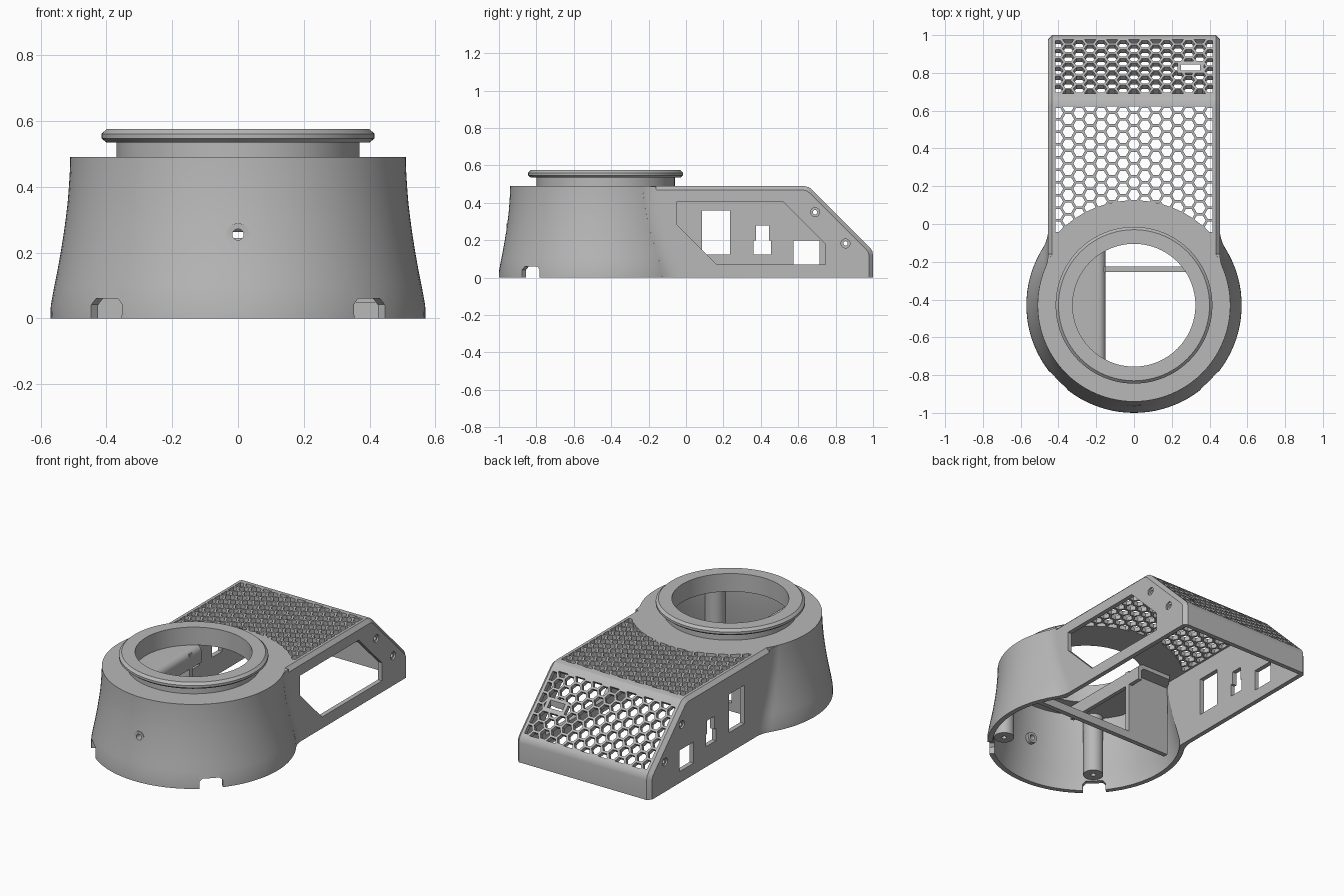
import bpy, bmesh, math
from mathutils import Vector, Matrix

old = bpy.data.objects.get("Cube")
if old:
    bpy.data.objects.remove(old, do_unlink=True)

grey = bpy.data.materials.new("warm_grey_plastic")
grey.use_nodes = True
COLOR = (0.48, 0.48, 0.48, 1)
grey.diffuse_color = COLOR
grey.node_tree.nodes["Principled BSDF"].inputs["Base Color"].default_value = COLOR

CY = -0.43      # centre of the round base
TOP = 0.49      # height of the flat top
HALF = 0.455    # half width of the rear box


def finish(name, bm):
    bmesh.ops.recalc_face_normals(bm, faces=bm.faces)
    me = bpy.data.meshes.new(name)
    bm.to_mesh(me)
    bm.free()
    ob = bpy.data.objects.new(name, me)
    bpy.context.collection.objects.link(ob)
    me.materials.append(grey)
    return ob


def loft(name, rings, closed=False):
    """Skin a stack of equal point loops; cap the ends or close the stack."""
    bm = bmesh.new()
    loops = [[bm.verts.new(p) for p in ring] for ring in rings]
    pairs = list(zip(loops, loops[1:]))
    if closed:
        pairs.append((loops[-1], loops[0]))
    else:
        bm.faces.new(loops[0])
        bm.faces.new(loops[-1])
    for a, b in pairs:
        for i in range(len(a)):
            j = (i + 1) % len(a)
            bm.faces.new((a[i], a[j], b[j], b[i]))
    return finish(name, bm)


def lathe(name, profile, closed=False, steps=96):
    """Spin an (r, z) profile around the base axis."""
    turn = [2 * math.pi * i / steps for i in range(steps)]
    return loft(name, [[(r * math.cos(t), CY + r * math.sin(t), z) for t in turn] for r, z in profile], closed)


def add_prism(bm, points, direction):
    face = bm.faces.new([bm.verts.new(p) for p in points])
    ext = bmesh.ops.extrude_face_region(bm, geom=[face])["geom"]
    bmesh.ops.translate(bm, vec=direction, verts=[g for g in ext if isinstance(g, bmesh.types.BMVert)])


def prism(name, points, direction):
    bm = bmesh.new()
    add_prism(bm, points, direction)
    return finish(name, bm)


def side_prism(name, outline, x0, x1):
    """Extrude a (y, z) outline along x."""
    return prism(name, [(x0, y, z) for y, z in outline], (x1 - x0, 0, 0))


def rect(a0, a1, b0, b1):
    return [(a0, b0), (a1, b0), (a1, b1), (a0, b1)]


def cylinder(name, center, radius, depth, axis="Z", sides=32):
    bm = bmesh.new()
    turn = {"Z": Matrix(), "X": Matrix.Rotation(math.pi / 2, 4, "Y"), "Y": Matrix.Rotation(math.pi / 2, 4, "X")}[axis]
    bmesh.ops.create_cone(bm, cap_ends=True, segments=sides, radius1=radius, radius2=radius,
                          depth=depth, matrix=Matrix.Translation(center) @ turn)
    return finish(name, bm)


def combine(target, other, operation="DIFFERENCE"):
    """Apply a boolean and discard the helper."""
    mod = target.modifiers.new("cut", "BOOLEAN")
    mod.operation, mod.solver, mod.object = operation, "EXACT", other
    graph = bpy.context.evaluated_depsgraph_get()
    result = bpy.data.meshes.new_from_object(target.evaluated_get(graph))
    target.modifiers.clear()
    target.data = result
    bpy.data.objects.remove(other, do_unlink=True)


def clip(poly, point, normal):
    """Keep the part of a 2D polygon on the normal side of a line."""
    out = []
    for a, b in zip(poly, poly[1:] + poly[:1]):
        da, db = (a - point).dot(normal), (b - point).dot(normal)
        if da >= 0:
            out.append(a)
        if da * db < 0:
            out.append(a + (b - a) * (da / (da - db)))
    return out


def honeycomb(name, width, v0, v1, place, direction, round_edge=False):
    """Hexagonal hole cutters clipped to a panel."""
    pitch, radius = 0.067, 0.031
    bm = bmesh.new()
    col_step = pitch * math.sqrt(3) / 2
    reach = int(width / col_step) + 1
    for col in range(-reach, reach + 1):
        for row in range(int((v1 - v0) / pitch) + 3):
            c = Vector((col * col_step, v1 - (row - 0.5 * (col % 2)) * pitch))
            poly = [c + radius * Vector((math.cos(k * math.pi / 3), math.sin(k * math.pi / 3))) for k in range(6)]
            for p, n in (((-width, 0), (1, 0)), ((width, 0), (-1, 0)), ((0, v0), (0, 1)), ((0, v1), (0, -1))):
                poly = clip(poly, Vector(p), Vector(n))
            if round_edge and poly:
                hub = Vector((0, CY))
                out = (c - hub).normalized()
                poly = clip(poly, hub + out * 0.555, out)
            if len(poly) > 2 and max((p - poly[0]).length for p in poly) > 0.015:
                add_prism(bm, [place(p) for p in poly], direction)
    bmesh.ops.remove_doubles(bm, verts=bm.verts, dist=1e-5)
    return finish(name, bm)


# Flared round base, joined to the chamfered rear box with softened back corners
flare = [(0.57, 0), (0.569, 0.04), (0.558, 0.1), (0.548, 0.15), (0.539, 0.2), (0.531, 0.25),
         (0.524, 0.3), (0.518, 0.35), (0.514, 0.4), (0.511, 0.45), (0.51, TOP)]
housing = lathe("housing", flare)

bm = bmesh.new()
outline = [(-0.2, 0), (1.0, 0), (1.0, 0.12), (0.996, 0.143), (0.984, 0.161),
           (0.676, 0.469), (0.657, 0.484), (0.63, TOP), (-0.2, TOP)]
add_prism(bm, [(-HALF, y, z) for y, z in outline], (2 * HALF, 0, 0))
edges = []
for e in bm.edges:
    mid = (e.verts[0].co + e.verts[1].co) / 2
    if abs(mid.x) > 0.4 and mid.y > 0 and mid.z > 0.01:
        edges.append(e)
bmesh.ops.bevel(bm, geom=edges, offset=0.022, segments=1, affect="EDGES")
combine(housing, finish("box_outer", bm), "UNION")

# Concave blends where the base flows into the box sides
BLEND = 0.18
for side in (-1, 1):
    rings = []
    for r, z in flare:
        z = min(z, TOP - 0.003)
        dy = math.sqrt((r + BLEND) ** 2 - (HALF + BLEND) ** 2)
        start = math.atan2(-dy, -(HALF + BLEND)) % (2 * math.pi)
        ring = []
        for i in range(9):
            t = start + (math.pi - start) * i / 8
            ring.append((side * (HALF + BLEND + BLEND * math.cos(t)), CY + dy + BLEND * math.sin(t), z))
        x0, y0 = ring[0][0], ring[0][1]
        ring += [(side * 0.435, ring[-1][1], z), (side * 0.435, y0 - 0.01, z), (x0 - side * 0.01, y0 - 0.01, z)]
        rings.append(ring)
    combine(housing, loft("blend", rings), "UNION")

# Hollow interior, open below
inner = [(0.54, -0.1)] + [(r - 0.03, z) for r, z in flare[:-1]] + [(0.48, 0.465)]
combine(housing, lathe("base_hollow", inner))
hollow = [(-0.3, -0.1), (0.972, -0.1), (0.972, 0.134), (0.642, 0.464), (-0.3, 0.464)]
combine(housing, side_prism("box_hollow", hollow, -0.427, 0.427))
combine(housing, cylinder("mouth_cut", (0, CY, 0.5), 0.325, 0.15, sides=96))

# Honeycomb vents on the top and on the sloping back
combine(housing, honeycomb("top_vent", 0.415, -0.1, 0.622, lambda p: (p.x, p.y, 0.42), (0, 0, 0.15), True))
S = math.sqrt(0.5)
normal = Vector((0, S, S))


def on_slope(p, lift):
    return Vector((p[0], 0.655 + p[1] * S, TOP - p[1] * S)) + normal * lift


combine(housing, honeycomb("slope_vent", 0.415, 0.05, 0.455, lambda p: on_slope(p, -0.05), normal * 0.1))

# Slot with a solid surround on the slope
surround = [on_slope(p, -0.025) for p in rect(0.23, 0.37, 0.205, 0.295)]
combine(housing, prism("slot_surround", surround, normal * 0.025), "UNION")
combine(housing, side_prism("slot_cut", rect(0.812, 0.845, 0.2, 0.5), 0.25, 0.35))

# Large window on the left side, connector openings on the right side
window = [(-0.05, 0.405), (0.52, 0.405), (0.745, 0.18), (0.745, 0.07), (0.165, 0.07), (-0.05, 0.285)]
combine(housing, side_prism("window_cut", window, 0.3, 0.6))
port = [(0.36, 0.125), (0.455, 0.125), (0.455, 0.2), (0.445, 0.2), (0.445, 0.28), (0.375, 0.28), (0.375, 0.2), (0.36, 0.2)]
for outline in (rect(0.085, 0.235, 0.125, 0.36), port, rect(0.575, 0.715, 0.07, 0.2)):
    combine(housing, side_prism("port_cut", outline, -0.6, -0.3))

# Countersunk screw holes on both sides
for side in (-1, 1):
    for y, z in ((0.69, 0.35), (0.853, 0.183)):
        combine(housing, cylinder("screw_cut", (side * HALF, y, z), 0.012, 0.2, "X", 16))
        combine(housing, cylinder("sink_cut", (side * HALF, y, z), 0.024, 0.02, "X", 24))

# Front peep hole with its inner boss, and the two diagonal foot notches
combine(housing, cylinder("peep_boss", (0, -0.935, 0.255), 0.034, 0.05, "Y", 24), "UNION")
combine(housing, cylinder("peep_cut", (0, -0.97, 0.255), 0.017, 0.3, "Y", 24))
for side in (-1, 1):
    bm = bmesh.new()
    shape = [(-0.066, -0.05), (0.066, -0.05), (0.066, 0.042), (0.048, 0.06), (-0.048, 0.06), (-0.066, 0.042)]
    add_prism(bm, [(0.4, w, z) for w, z in shape], (0.3, 0, 0))
    angle = -math.pi / 2 + side * math.pi / 4
    bmesh.ops.transform(bm, verts=bm.verts, matrix=Matrix.Translation((0, CY, 0)) @ Matrix.Rotation(angle, 4, "Z"))
    combine(housing, finish("notch_cut", bm))

# Collar ring around the mouth
collar = lathe("collar_ring", [(0.325, 0.465), (0.37, 0.465), (0.37, 0.535), (0.4, 0.535), (0.415, 0.547),
                               (0.415, 0.561), (0.4, 0.575), (0.325, 0.575)], closed=True)

# Inner screw posts above the notches, trimmed to the inside of the wall
posts = []
for side in (-1, 1):
    spot = (side * 0.335, CY - 0.335, 0.265)
    post = cylinder("screw_post", spot, 0.058, 0.4)
    combine(post, lathe("post_trim", inner), "INTERSECT")
    combine(post, cylinder("pilot_cut", (spot[0], spot[1], 0.08), 0.015, 0.2, sides=16))
    posts.append(post)

# Inner shelf with a rounded lip, and the partition below it
arc = [(-0.19 + 0.04 * math.sin(t), 0.425 + 0.04 * math.cos(t)) for t in (i * math.pi / 12 for i in range(7))]
section = [(-0.44, 0.465)] + arc + [(-0.15, 0.36), (-0.175, 0.36), (-0.175, 0.425), (-0.19, 0.44), (-0.44, 0.44)]
shelf = prism("inner_shelf", [(x, -0.75, z) for x, z in section], (0, 0.61, 0))
combine(shelf, cylinder("shelf_trim", (0, CY, 0.3), 0.482, 0.8, sides=96), "INTERSECT")
partition = side_prism("partition", rect(-0.255, -0.225, 0, 0.45), -0.44, -0.15)

# Low cross bar inside the base
bar = side_prism("cross_bar", rect(-0.255, -0.225, 0, 0.05), -0.15, 0.515)

for ob in [housing, collar, shelf, partition, bar] + posts:
    bpy.ops.object.select_all(action="DESELECT")
    ob.select_set(True)
    bpy.context.view_layer.objects.active = ob
    bpy.ops.object.shade_smooth_by_angle(angle=math.radians(25))
